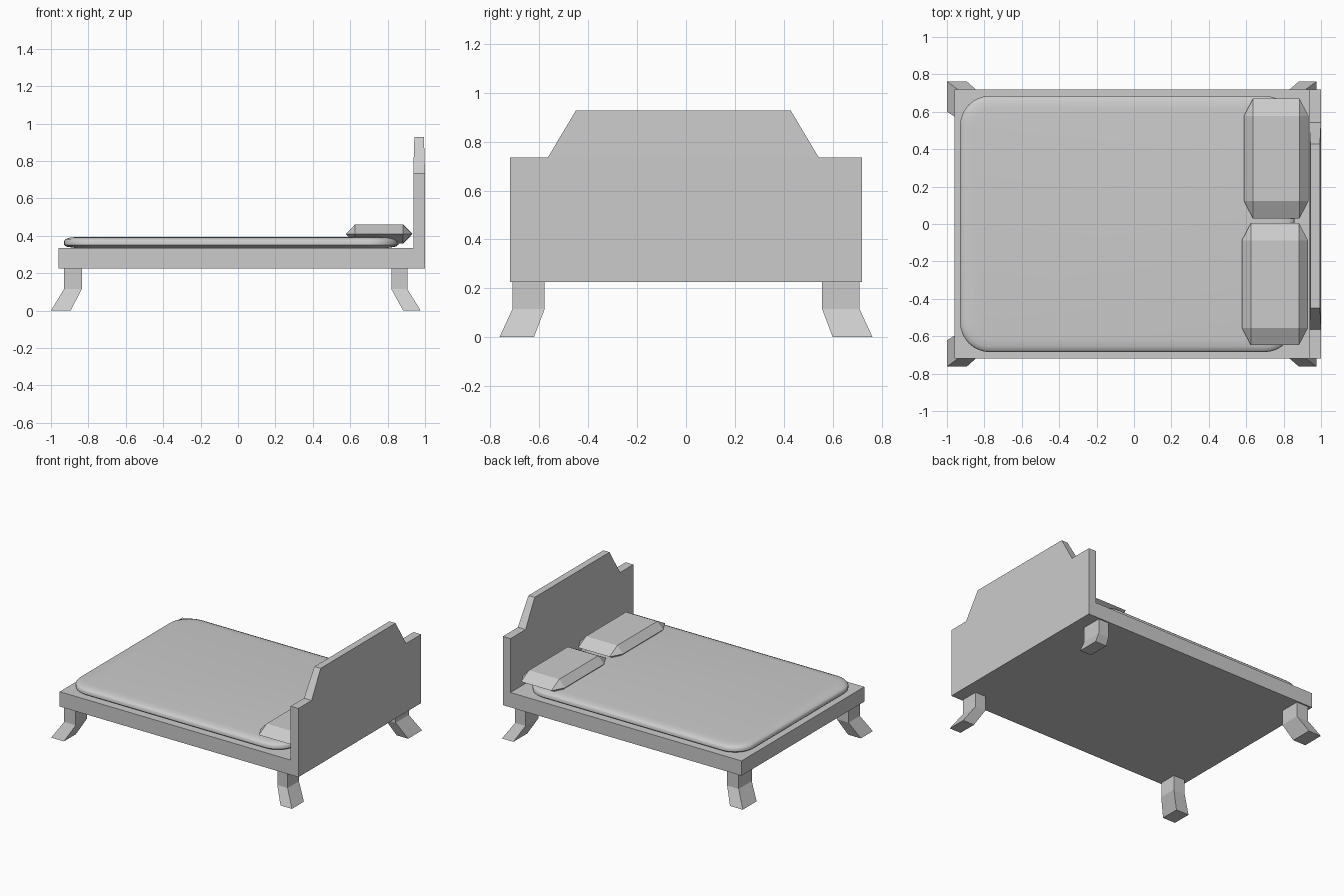
import bpy, bmesh, math

if "Cube" in bpy.data.objects:
    bpy.data.objects.remove(bpy.data.objects["Cube"])


def loft(name, rings):
    """Solid skinned through a stack of point rings (bottom to top), capped."""
    bm = bmesh.new()
    rows = [[bm.verts.new(p) for p in ring] for ring in rings]
    n = len(rows[0])
    for a, b in zip(rows, rows[1:]):
        for i in range(n):
            j = (i + 1) % n
            bm.faces.new((a[i], a[j], b[j], b[i]))
    bm.faces.new(rows[0][::-1])
    bm.faces.new(rows[-1])
    return finish(name, bm)


def finish(name, bm):
    bmesh.ops.recalc_face_normals(bm, faces=bm.faces)
    me = bpy.data.meshes.new(name)
    bm.to_mesh(me)
    bm.free()
    ob = bpy.data.objects.new(name, me)
    bpy.context.collection.objects.link(ob)
    return ob


def rect(x0, x1, y0, y1, z):
    return [(x0, y0, z), (x1, y0, z), (x1, y1, z), (x0, y1, z)]


def round_rect(x0, x1, y0, y1, z, r, seg=8):
    pts = []
    corners = ((x1 - r, y1 - r), (x0 + r, y1 - r), (x0 + r, y0 + r), (x1 - r, y0 + r))
    for k, (cx, cy) in enumerate(corners):
        for i in range(seg + 1):
            a = math.pi / 2 * (k + i / seg)
            pts.append((cx + r * math.cos(a), cy + r * math.sin(a), z))
    return pts


# Bed base and headboard with its tapered crest
loft("bed_base", [rect(-0.96, 0.937, -0.72, 0.72, z) for z in (0.225, 0.335)])
loft("headboard", [rect(0.937, 1.0, -0.72, 0.72, z) for z in (0.225, 0.735)])
loft("headboard_crest", [rect(0.937, 1.0, -0.565, 0.543, 0.735),
                         rect(0.943, 0.994, -0.45, 0.428, 0.928)])

# Legs: straight stub, then a foot splayed outwards
x_spans = {"foot_end": ((-0.93, -0.835), (-1.0, -0.895)),
           "head_end": ((0.82, 0.905), (0.883, 0.977))}
y_spans = {"front": ((-0.71, -0.578), (-0.763, -0.622)),
           "back": ((0.557, 0.71), (0.60, 0.763))}
for xn, (xs, xf) in x_spans.items():
    for yn, (ys, yf) in y_spans.items():
        loft(f"{xn}_{yn}_leg", [rect(*xf, *yf, 0.0), rect(*xs, *ys, 0.115),
                                rect(*xs, *ys, 0.225)])

# Mattress: soft-edged slab with rounded corners
profile = ((0.06, 0.335), (0.012, 0.342), (0.0, 0.352), (0.0, 0.372),
           (0.008, 0.382), (0.03, 0.39), (0.07, 0.394))
mattress = loft("mattress", [round_rect(-0.93 + d, 0.857 - d, -0.685 + d, 0.685 - d,
                                        z, 0.16 - d) for d, z in profile])
bpy.context.view_layer.objects.active = mattress
mattress.select_set(True)
bpy.ops.object.shade_smooth_by_angle(angle=math.radians(40))


# Pillows: faceted cushion, eight-sided at the waist, rectangular top and bottom
def pillow(name, x0, x1, y0, y1, dx=0.048, dy=0.092):
    bm = bmesh.new()
    pts = rect(x0 + dx, x1 - dx, y0 + dy, y1 - dy, 0.36)
    pts += rect(x0 + dx, x1 - dx, y0 + dy, y1 - dy, 0.46)
    pts += rect(x0 + dx, x1 - dx, y0, y1, 0.41)
    pts += rect(x0, x1, y0 + dy, y1 - dy, 0.41)
    vs = [bm.verts.new(p) for p in pts]
    bmesh.ops.convex_hull(bm, input=vs)
    bmesh.ops.dissolve_limit(bm, angle_limit=0.02, verts=bm.verts, edges=bm.edges)
    finish(name, bm)


pillow("back_pillow", 0.588, 0.933, 0.03, 0.67)
pillow("front_pillow", 0.577, 0.93, -0.648, 0.005)
